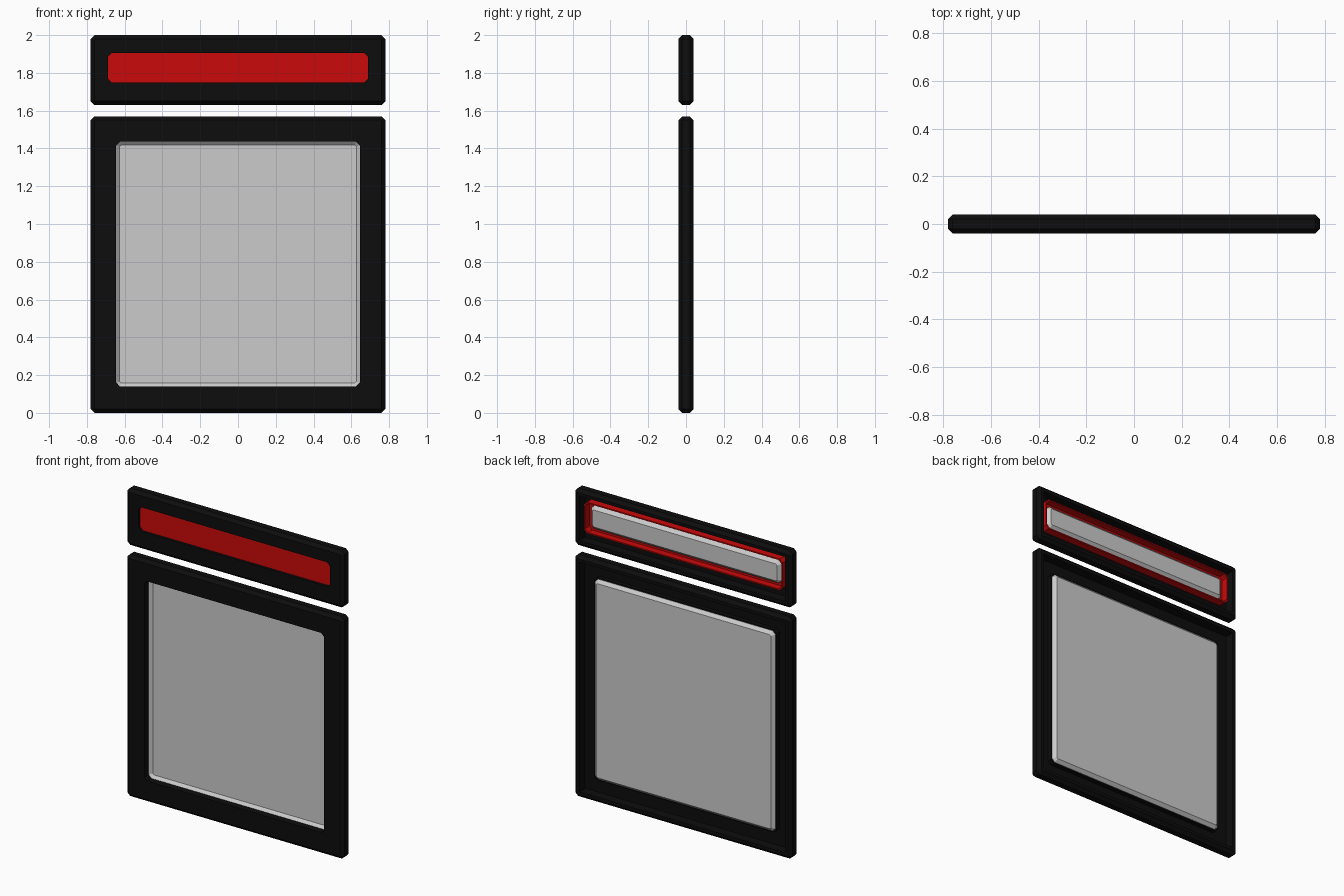
import bpy, bmesh

if "Cube" in bpy.data.objects:
    bpy.data.objects.remove(bpy.data.objects["Cube"])


def material(name, color):
    m = bpy.data.materials.new(name)
    m.diffuse_color = color
    m.use_nodes = True
    m.node_tree.nodes["Principled BSDF"].inputs["Base Color"].default_value = m.diffuse_color
    return m


BLACK = material("black", (0.004, 0.004, 0.004, 1))
RED = material("red", (0.6, 0.003, 0.003, 1))


def loft(name, rings, mat=None, closed=False):
    """Loft corner-cut rectangles; ring = half width, half height, centre z, y, cut."""
    bm = bmesh.new()
    loops = []
    for w, h, zc, y, c in rings:
        outline = [(w - c, -h), (w, c - h), (w, h - c), (w - c, h),
                   (c - w, h), (-w, h - c), (-w, c - h), (c - w, -h)]
        loops.append([bm.verts.new((x, y, zc + z)) for x, z in outline])
    pairs = list(zip(loops, loops[1:]))
    if closed:
        pairs.append((loops[-1], loops[0]))
    for a, b in pairs:
        for i in range(8):
            j = (i + 1) % 8
            bm.faces.new((a[i], a[j], b[j], b[i]))
    if not closed:
        bm.faces.new(loops[0])
        bm.faces.new(loops[-1])
    bmesh.ops.recalc_face_normals(bm, faces=bm.faces[:])
    mesh = bpy.data.meshes.new(name)
    bm.to_mesh(mesh)
    bm.free()
    ob = bpy.data.objects.new(name, mesh)
    bpy.context.collection.objects.link(ob)
    if mat:
        mesh.materials.append(mat)
    return ob


def frame(name, outer, hole, lip):
    """Bevelled tray frame, hollow at the back, with a wall around the hole."""
    def out(d, y, c=0.004):
        return (outer[0] - d, outer[1] - d, outer[2], y, c)

    def inn(d, y):
        return (hole[0] + d, hole[1] + d, hole[2], y, 0.02)

    rings = [out(0, -0.02, 0.02), out(0.02, -0.04), inn(0, -0.04)]
    if lip is None:
        rings.append(inn(0, -0.022))
    else:
        rings += [inn(0, lip), inn(0.01, lip), inn(0.01, -0.022)]
    rings += [out(0.04, -0.022), out(0.04, 0.04), out(0.02, 0.04),
              out(0, 0.02, 0.02)]
    return loft(name, rings, BLACK, closed=True)


def dished_panel(name, w, h, zc, y):
    """Thin panel, recessed in front and bulging at the back."""
    b = 0.02
    return loft(name, [(w - b, h - b, zc, y + 0.018, 0.008),
                       (w, h, zc, y, 0.02),
                       (w, h, zc, y + 0.003, 0.02),
                       (w - b, h - b, zc, y + 0.022, 0.008)])


# Large lower board
ZL = 0.785
frame("lower_frame", (0.78, 0.785, ZL), (0.645, 0.648, ZL + 0.003), 0.005)
dished_panel("lower_panel", 0.647, 0.65, ZL + 0.003, 0.004)

# Narrow upper board with a red tray
ZU, ZR = 1.815, 1.827
frame("upper_frame", (0.78, 0.185, ZU), (0.687, 0.079, ZR), None)
loft("red_tray", [(0.712, 0.102, ZR, -0.021, 0.02),
                  (0.712, 0.102, ZR, 0.028, 0.02),
                  (0.704, 0.094, ZR, 0.028, 0.02),
                  (0.704, 0.094, ZR, -0.015, 0.02)], RED)
dished_panel("upper_back_panel", 0.682, 0.075, ZR, -0.008)
